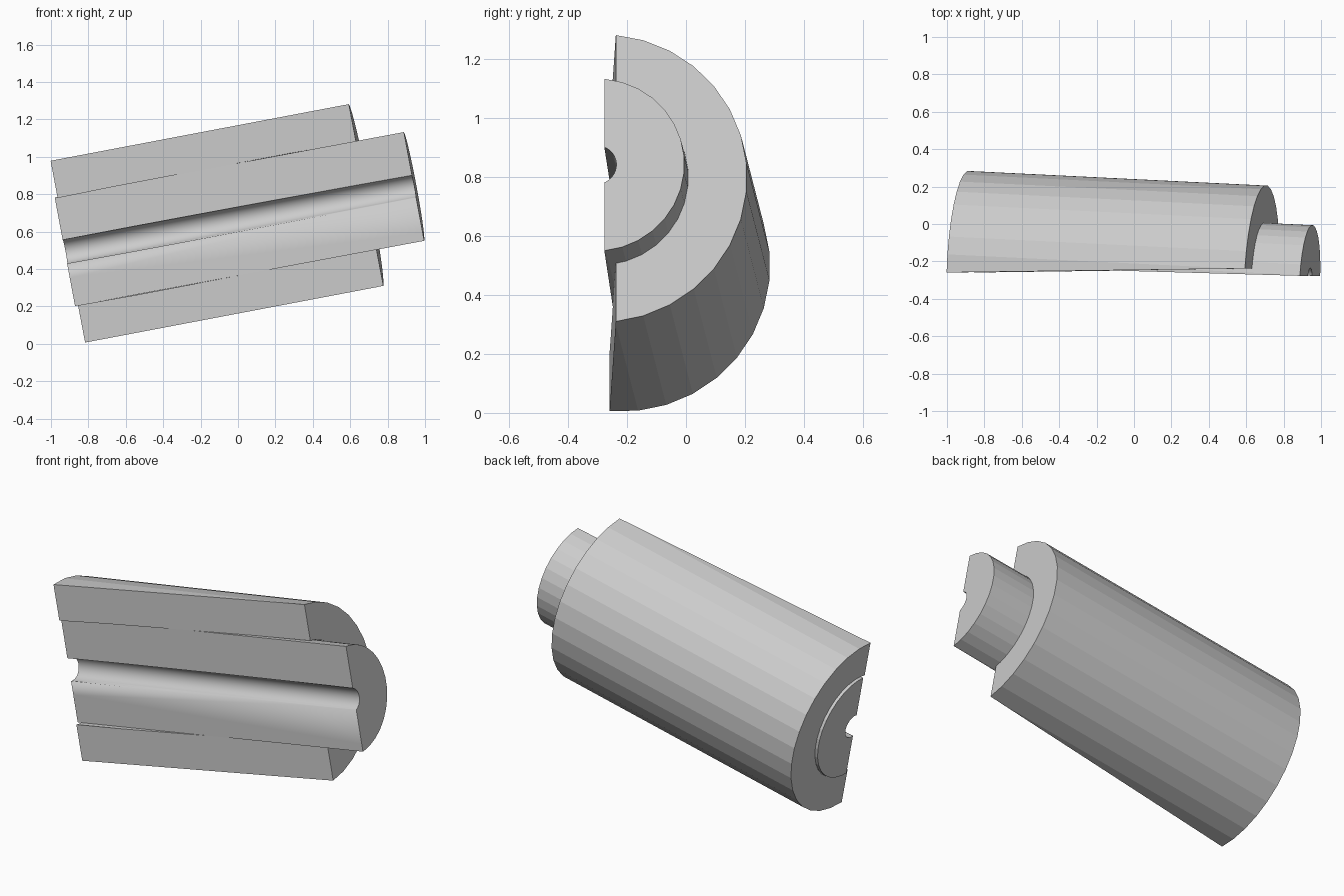
import bpy, bmesh, math
from mathutils import Vector

if "Cube" in bpy.data.objects:
    bpy.data.objects.remove(bpy.data.objects["Cube"])


def half_tube(name, left, right, radius, bore, cut_left_y, cut_right_y, smooth_bore, segs=32):
    """Tube between two axis ends, sliced lengthwise; the -y side is removed."""
    a, b = Vector(left), Vector(right)
    d = (b - a).normalized()
    up = d.cross(Vector((0, 1, 0))).normalized()
    back = up.cross(d).normalized()
    if back.y < 0:
        back.negate()

    bm = bmesh.new()

    def ring(c, r):
        out = []
        for i in range(segs):
            t = 2 * math.pi * (i + 0.5) / segs
            out.append(bm.verts.new(c + r * (math.cos(t) * back + math.sin(t) * up)))
        return out

    # outer wall, right cap, bore wall, left cap
    rings = [ring(a, radius), ring(b, radius), ring(b, bore), ring(a, bore)]
    for k in range(4):
        p, q = rings[k], rings[(k + 1) % 4]
        for i in range(segs):
            j = (i + 1) % segs
            f = bm.faces.new((p[i], p[j], q[j], q[i]))
            f.smooth = smooth_bore and k == 2

    # lengthwise slice
    ca = Vector((a.x, cut_left_y, a.z))
    cb = Vector((b.x, cut_right_y, b.z))
    n = (cb - ca).cross(up).normalized()
    if n.y > 0:
        n.negate()
    bmesh.ops.bisect_plane(bm, geom=bm.verts[:] + bm.edges[:] + bm.faces[:],
                           dist=1e-5, plane_co=ca, plane_no=n, clear_outer=True)
    bmesh.ops.holes_fill(bm, edges=[e for e in bm.edges if e.is_boundary], sides=0)
    bmesh.ops.recalc_face_normals(bm, faces=bm.faces[:])

    mesh = bpy.data.meshes.new(name)
    bm.to_mesh(mesh)
    bm.free()
    ob = bpy.data.objects.new(name, mesh)
    bpy.context.collection.objects.link(ob)
    return ob


# outer half sleeve
half_tube("outer_sleeve", (-0.9075, -0.211, 0.493), (0.6825, -0.289, 0.795),
          0.497, 0.297, -0.259, -0.238, False)

# inner half core with a central groove
half_tube("inner_core", (-0.925, -0.210, 0.4925), (0.94, -0.302, 0.841),
          0.297, 0.066, -0.224, -0.277, True)
